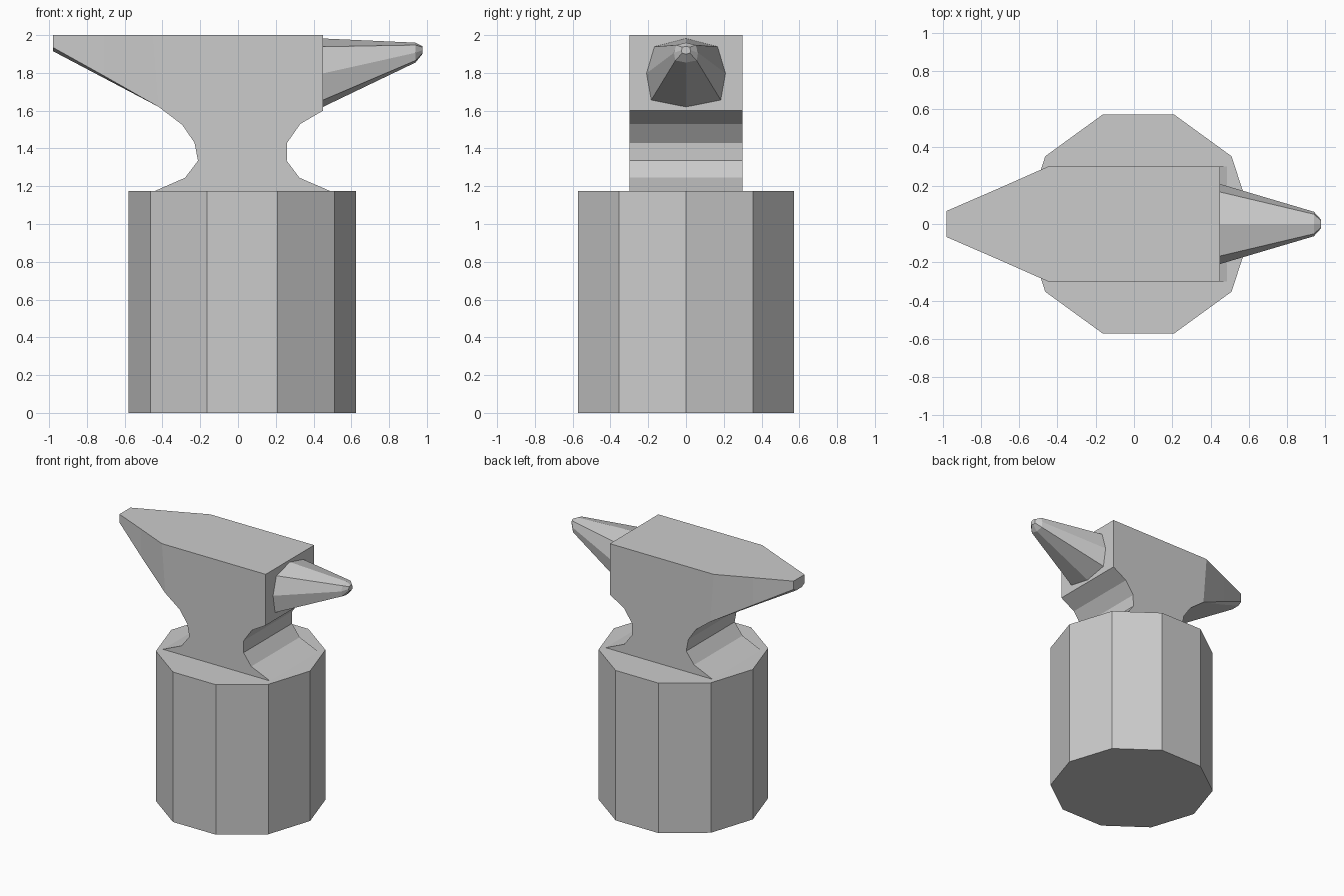
import bpy, bmesh, math

if "Cube" in bpy.data.objects:
    bpy.data.objects.remove(bpy.data.objects["Cube"])


def loft(bm, rings, cap_start=True, cap_end=True):
    """Bridge matching closed rings of points, optionally capping the ends."""
    vs = [[bm.verts.new(p) for p in ring] for ring in rings]
    n = len(rings[0])
    for a, b in zip(vs, vs[1:]):
        for i in range(n):
            j = (i + 1) % n
            bm.faces.new((a[i], a[j], b[j], b[i]))
    if cap_start:
        bm.faces.new(vs[0][::-1])
    if cap_end:
        bm.faces.new(vs[-1])


def finish(bm, name):
    bmesh.ops.remove_doubles(bm, verts=bm.verts, dist=0.0005)
    bmesh.ops.recalc_face_normals(bm, faces=bm.faces)
    mesh = bpy.data.meshes.new(name)
    bm.to_mesh(mesh)
    bm.free()
    obj = bpy.data.objects.new(name, mesh)
    bpy.context.collection.objects.link(obj)
    return obj


# Ten-sided stump
STUMP_R, STUMP_X, STUMP_H = 0.602, 0.023, 1.175
bm = bmesh.new()
loft(bm, [[(STUMP_X + STUMP_R * math.cos(i * math.tau / 10),
            STUMP_R * math.sin(i * math.tau / 10), z) for i in range(10)]
          for z in (0, STUMP_H)])
finish(bm, "stump")

# Anvil body: side profile pushed through the full width
W = 0.3
profile = [(-0.44, 1.175), (0.487, 1.175), (0.325, 1.245), (0.258, 1.335),
           (0.26, 1.43), (0.33, 1.53), (0.45, 1.6), (0.45, 2.0),
           (-0.45, 2.0), (-0.42, 1.62), (-0.295, 1.525), (-0.23, 1.43),
           (-0.212, 1.335), (-0.28, 1.245)]
bm = bmesh.new()
loft(bm, [[(x, y, z) for x, z in profile] for y in (-W, W)])

# Open the rear wall where the heel joins
wall = [f for f in bm.faces if all(v.co.x < -0.41 and v.co.z > 1.6 for v in f.verts)]
bmesh.ops.delete(bm, geom=wall, context='FACES_ONLY')


# Tapering heel with a slightly chamfered underside
def heel_ring(x_top, x_low, w_side, z_side, w_low, z_low):
    half = [(x_top, w_side, 2.0), (x_low, w_side, z_side), (x_low, w_low, z_low)]
    return half + [(x, -y, z) for x, y, z in reversed(half)]


loft(bm, [heel_ring(-0.45, -0.42, W, 1.62, W, 1.62),
          heel_ring(-0.71, -0.71, 0.185, 1.785, 0.155, 1.773),
          heel_ring(-0.98, -0.98, 0.068, 1.935, 0.035, 1.915)], cap_start=False)
finish(bm, "anvil_body")


# Eight-sided horn: flatter on top, narrowing to a blunt tip
def horn_ring(x, w, top, low):
    h = top - low
    half = [(0, top), (0.8 * w, top - 0.12 * h), (w, top - 0.51 * h),
            (0.88 * w, low + 0.1 * h), (0, low)]
    return ([(x, y, z) for y, z in half]
            + [(x, -y, z) for y, z in reversed(half[1:-1])])


bm = bmesh.new()
loft(bm, [horn_ring(0.45, 0.209, 1.982, 1.62),
          horn_ring(0.94, 0.064, 1.96, 1.855),
          horn_ring(0.976, 0.024, 1.941, 1.9)], cap_start=False)
finish(bm, "horn")
